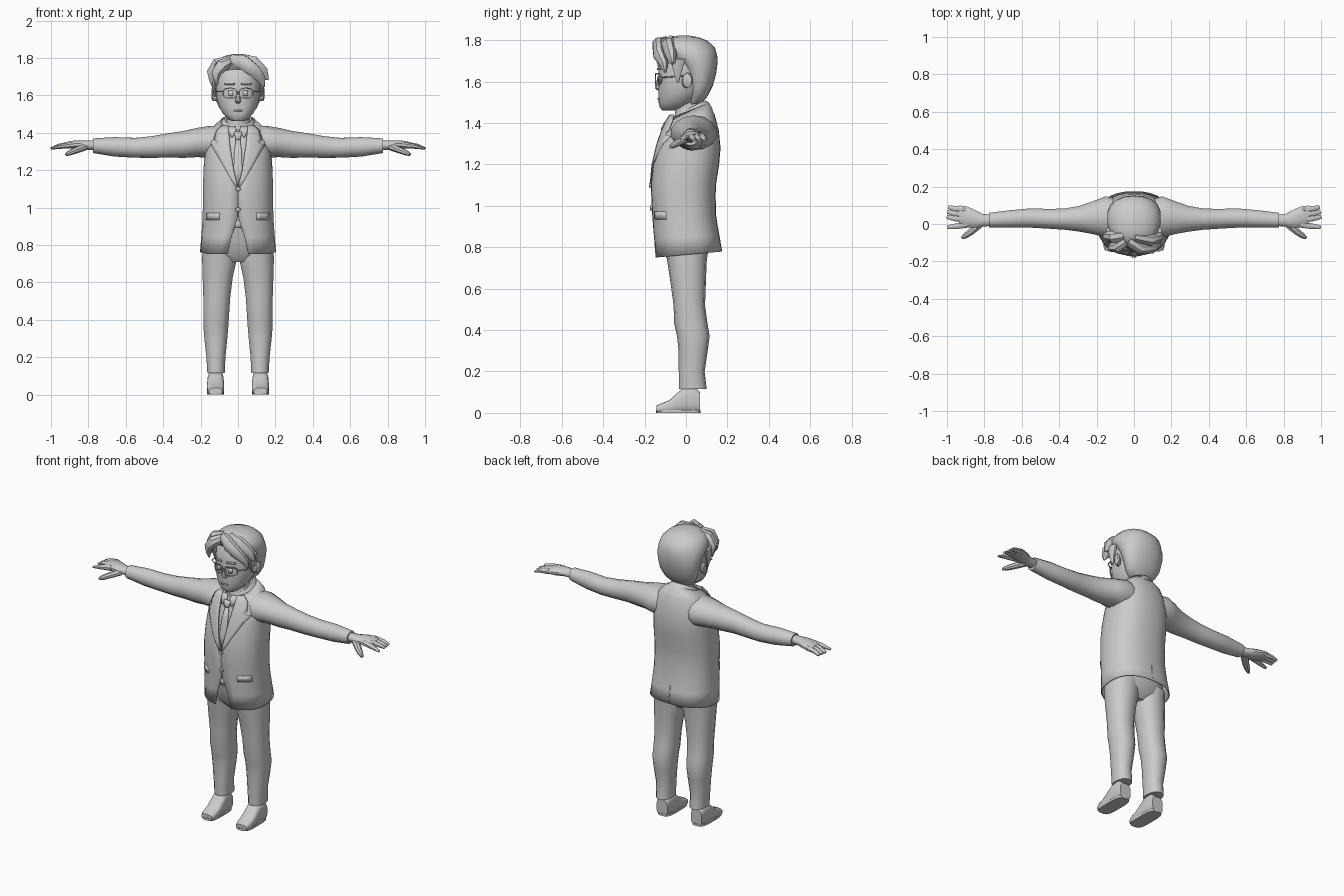
import bpy, bmesh, math
from mathutils import Vector as V

mat = bpy.data.materials.new("light grey")
mat.diffuse_color = (0.6, 0.6, 0.6, 1)


def finish(name, bm, angle=40, solid=0):
    bmesh.ops.recalc_face_normals(bm, faces=bm.faces)
    me = bpy.data.meshes.new(name)
    bm.to_mesh(me)
    bm.free()
    ob = bpy.data.objects.new(name, me)
    bpy.context.collection.objects.link(ob)
    me.materials.append(mat)
    if solid:
        m = ob.modifiers.new("thickness", 'SOLIDIFY')
        m.thickness, m.offset = solid, 0
    bpy.ops.object.select_all(action='DESELECT')
    bpy.context.view_layer.objects.active = ob
    ob.select_set(True)
    bpy.ops.object.shade_smooth_by_angle(angle=math.radians(angle))
    return ob


def spow(a, p):
    return math.copysign(abs(a) ** p, a)


def skin(bm, rings, closed=True, caps=True):
    rows = [[bm.verts.new(p) for p in r] for r in rings]
    n = len(rows[0])
    for a, b in zip(rows, rows[1:]):
        for i in range(n if closed else n - 1):
            j = (i + 1) % n
            bm.faces.new((a[i], a[j], b[j], b[i]))
    if caps:
        bm.faces.new(rows[0][::-1])
        bm.faces.new(rows[-1])


def loft(name, sections, n=14, e=2.0, angle=40):
    """Sections are (centre, u axis, v axis) of superellipse rings."""
    bm, rings = bmesh.new(), []
    for c, u, v in sections:
        ts = [2 * math.pi * (i + 0.5) / n for i in range(n)]
        rings.append([V(c) + V(u) * spow(math.cos(t), 2 / e) + V(v) * spow(math.sin(t), 2 / e) for t in ts])
    skin(bm, rings)
    return finish(name, bm, angle)


def stack(name, rows, x=0, n=16, e=2.0):
    """Vertical loft from rows of (z, half width, front y, back y)."""
    return loft(name, [((x, (f + b) / 2, z), (w, 0, 0), (0, (b - f) / 2, 0)) for z, w, f, b in rows], n, e)


def tube(name, pts, ref, n=8):
    """Tapered sweep through (x, y, z, radius across, radius along ref)."""
    ps, out = [V(p[:3]) for p in pts], []
    for i, p in enumerate(pts):
        d = (ps[min(i + 1, len(ps) - 1)] - ps[max(i - 1, 0)]).normalized()
        u = d.cross(V(ref)).normalized()
        out.append((ps[i], u * p[3], u.cross(d) * p[4]))
    return loft(name, out, n)


def strip(name, rows, surf, off, s=1, solid=0.006, cols=4):
    """Thin plate from rows of (z, x0, x1), laid on a surface y = surf(x, z)."""
    bm, rings = bmesh.new(), []
    for z, a, b in rows:
        xs = [a + (b - a) * i / cols for i in range(cols + 1)]
        rings.append([(s * x, surf(x, z) - off, z) for x in xs])
    skin(bm, rings, False, False)
    return finish(name, bm, 40, solid)


# jacket profile: z, half width, front y, back y, backward tilt
E = 2.4
BODY = [(.765, .2, -.147, .172, .09), (.85, .193, -.152, .157, .05), (.95, .187, -.16, .143, 0),
        (1.05, .185, -.165, .14, 0), (1.11, .185, -.166, .143, 0), (1.2, .182, -.158, .157, 0),
        (1.28, .176, -.142, .164, 0), (1.36, .168, -.115, .155, .05), (1.42, .14, -.09, .135, .2),
        (1.46, .09, -.06, .105, .4)]
GAP = [.055, .035, .002, 0, 0, .022, .038, .048, .052, .045]


def body_y(x, z):
    z = min(max(z, BODY[0][0]), BODY[-1][0] - 1e-4)
    for a, b in zip(BODY, BODY[1:]):
        if a[0] <= z <= b[0]:
            t = (z - a[0]) / (b[0] - a[0])
            w, f, k = [a[i] + (b[i] - a[i]) * t for i in (1, 2, 3)]
            q = max(0, 1 - min(1, abs(x) / w) ** E) ** (1 / E)
            return (f + k) / 2 - (k - f) / 2 * q


bm, rings, N = bmesh.new(), [], 30
for (z, w, f, b, k), g in zip(BODY, GAP):
    g0 = math.pi / 2 - math.acos((g / w) ** (E / 2))
    ring = []
    for i in range(N + 1):
        t = -math.pi / 2 + g0 + (2 * math.pi - 2 * g0) * i / N
        y = (b - f) / 2 * spow(math.sin(t), 2 / E)
        ring.append((w * spow(math.cos(t), 2 / E), (f + b) / 2 + y, z + k * y))
    rings.append(ring)
skin(bm, rings, False, False)
finish("jacket", bm, 50, .006)

# shirt, collar, tie
stack("shirt", [(z, w - .015, f + .012, b - .015) for z, w, f, b, k in BODY[2:9]], n=20, e=E)
loft("jacket_collar", [((0, .03, 1.42), (.115, 0, 0), (0, .1, .045)), ((0, .025, 1.455), (.09, 0, 0), (0, .085, .045)),
                       ((0, .02, 1.475), (.072, 0, 0), (0, .07, .035))], 18)
loft("shirt_collar", [((0, .01, 1.43), (.07, 0, 0), (0, .075, .03)), ((0, .015, 1.485), (.062, 0, 0), (0, .065, .03))], 16)
strip("tie_knot", [(1.365, -.012, .012), (1.405, -.022, .022)], body_y, .004, solid=.012)
strip("tie", [(1.12, -.012, .012), (1.2, -.024, .024), (1.3, -.02, .02), (1.37, -.011, .011)], body_y, -.006)
for z in (1.1, .99):
    y = body_y(0, z)
    loft("jacket_button", [((0, y, z), (.014, 0, 0), (0, 0, .014)), ((0, y - .012, z), (.011, 0, 0), (0, 0, .011))], 10)
strip("back_vent", [(.79, -.004, .004), (.89, -.001, .001)], lambda x, z: .171 - (z - .79) * .17, 0, cols=1, solid=.004)

# trousers seat and belt
stack("trouser_seat", [(.71, .1, -.06, .06), (.75, .17, -.095, .1), (.82, .18, -.115, .12), (.93, .17, -.14, .125)], n=18, e=2.4)
stack("belt", [(.895, .174, -.145, .127), (.925, .172, -.147, .127)], n=18, e=2.4)
strip("belt_buckle", [(.89, -.024, .024), (.93, -.024, .024)], lambda x, z: -.152, 0, cols=1, solid=.008)

for s, side in ((1, "left_"), (-1, "right_")):
    # jacket details
    strip(side + "lapel", [(1.105, 0, .006), (1.15, .012, .036), (1.2, .022, .064), (1.3, .037, .122), (1.335, .042, .145),
                           (1.345, .043, .112), (1.365, .045, .126), (1.41, .05, .115), (1.44, .05, .085)], body_y, .006, s)
    strip(side + "pocket_flap", [(.935, .1, .168), (.972, .098, .166)], body_y, .004, s)
    strip(side + "shirt_collar_point", [(1.375, .03, .036), (1.41, .008, .05), (1.435, .014, .055)], body_y, .002, s)

    # sleeve
    arm = [(.06, .03, 1.35, .09, .09), (.15, .038, 1.352, .113, .085), (.22, .034, 1.348, .09, .078),
           (.29, .028, 1.338, .071, .072), (.37, .026, 1.333, .058, .065), (.46, .028, 1.324, .054, .058),
           (.55, .032, 1.32, .053, .053), (.66, .027, 1.325, .048, .052), (.775, .02, 1.331, .041, .039)]
    loft(side + "sleeve", [((s * x, y, z), (0, a, 0), (0, 0, b)) for x, y, z, a, b in arm], 14)
    # hand and fingers
    palm = [(.74, .02, 1.332, .03, .028), (.81, .02, 1.334, .035, .025), (.86, .03, 1.336, .052, .025),
            (.9, .042, 1.336, .056, .02), (.935, .05, 1.332, .05, .015)]
    loft(side + "palm", [((s * x, y, z), (0, a, 0), (0, 0, b)) for x, y, z, a, b in palm], 12)
    tube(side + "index_finger", [(s * .88, .0, 1.335, .02, .018), (s * .94, -.01, 1.328, .017, .014),
                                 (s * .998, -.017, 1.316, .01, .006)], (0, 0, 1))
    for i in range(3):
        y = .03 + .026 * i
        tube(side + "finger", [(s * .9, y - .005, 1.337, .018, .017), (s * .96, y, 1.329, .016, .013),
                               (s * (1 - .004 * i), y + .008, 1.317, .011, .006)], (0, 0, 1))
    tube(side + "thumb", [(s * .82, .005, 1.325, .024, .02), (s * .87, -.04, 1.305, .02, .017),
                          (s * .9, -.062, 1.292, .016, .014), (s * .92, -.075, 1.283, .008, .008)], (0, 0, 1))

    # trouser leg: z, inner x, outer x, front y, back y
    leg = [(.115, .07, .165, -.035, .1), (.2, .066, .17, -.035, .09), (.3, .056, .181, -.036, .105), (.37, .05, .187, -.043, .114),
           (.43, .046, .187, -.057, .104), (.52, .04, .187, -.06, .092), (.63, .026, .191, -.075, .096),
           (.73, .003, .194, -.09, .1), (.8, .002, .19, -.1, .108)]
    loft(side + "trouser_leg", [((s * (a + b) / 2, (f + k) / 2, z), ((b - a) / 2, 0, 0), (0, (k - f) / 2, 0))
                                for z, a, b, f, k in leg], 14, 2.3)
    # shoe and sole
    shoe = [(.068, .1, .038), (.04, .13, .043), (-.01, .125, .044), (-.04, .098, .045), (-.08, .062, .046),
            (-.12, .046, .044), (-.142, .036, .036)]
    loft(side + "shoe", [((s * .12, y, h / 2), (w, 0, 0), (0, 0, h / 2)) for y, h, w in shoe], 16, 3.2)
    stack(side + "sole", [(0, .046, -.147, .072), (.014, .046, -.147, .072)], s * .12, 16, 3.5)

    # ear, brow, eye, spectacles
    loft(side + "ear", [((s * .105, -.005, 1.6), (0, .018, 0), (0, 0, .03)), ((s * .135, .008, 1.607), (0, .024, 0), (0, 0, .037)),
                        ((s * .142, .012, 1.61), (0, .015, 0), (0, 0, .026))], 10)
    face = lambda x, z: -.134 + 2.6 * x * x
    strip(side + "eyebrow", [(1.657, .018, .07), (1.667, .016, .075)], face, .004, s)
    strip(side + "eye", [(1.596, .028, .05), (1.627, .026, .052)], face, .002, s)
    bm = bmesh.new()
    loops = []
    for i in range(17):
        t = 2 * math.pi * i / 16
        cx, cz = spow(math.cos(t), .75), spow(math.sin(t), .75)
        loops.append([(s * (.043 + cx * (.036 + a)), -.147 + b + .03 * max(0, cx), 1.612 + cz * (.027 + a))
                      for a, b in ((-.003, -.003), (.003, -.003), (.003, .003), (-.003, .003))])
    skin(bm, loops, caps=False)
    finish(side + "lens_rim", bm, 30)
    tube(side + "temple", [(s * .079, -.117, 1.62, .003, .003), (s * .118, -.09, 1.622, .003, .003),
                           (s * .133, 0, 1.63, .003, .003)], (0, 0, 1), 6)

# neck and head
stack("neck", [(1.4, .06, -.055, .075), (1.46, .056, -.055, .072), (1.54, .056, -.05, .07)])
stack("head", [(1.462, .03, -.115, -.05), (1.475, .055, -.127, .0), (1.5, .08, -.132, .04), (1.54, .104, -.134, .08),
               (1.59, .116, -.134, .1), (1.65, .119, -.133, .11), (1.71, .117, -.126, .11), (1.77, .09, -.09, .09)], n=18, e=2.2)
loft("nose", [((0, -.13, 1.62), (.008, 0, 0), (0, .008, 0)), ((0, -.137, 1.585), (.013, 0, 0), (0, .013, 0)),
              ((0, -.137, 1.567), (.017, 0, 0), (0, .014, 0)), ((0, -.13, 1.558), (.01, 0, 0), (0, .008, 0))], 8)
strip("mouth", [(1.515, -.022, .022), (1.521, -.025, .025)], lambda x, z: -.133 + 3 * x * x, .002)
tube("spectacle_bridge", [(-.01, -.147, 1.617, .003, .003), (.01, -.147, 1.617, .003, .003)], (0, 0, 1), 6)

# hair cap, then swept locks from the parting
stack("hair", [(1.495, .06, .01, .075), (1.53, .1, .01, .105), (1.58, .124, .01, .13), (1.64, .136, -.01, .146),
               (1.685, .142, -.04, .152), (1.725, .145, -.1, .151), (1.765, .135, -.125, .14),
               (1.797, .105, -.105, .105), (1.815, .06, -.07, .06), (1.822, .02, -.04, .02)], n=18, e=2.2)
LOCKS = [[(-.03, -.09, 1.79, .03, .03), (.03, -.135, 1.775, .042, .03), (.09, -.13, 1.73, .036, .03), (.125, -.105, 1.685, .025, .022), (.14, -.1, 1.645, .005, .005)],
         [(0, -.07, 1.795, .03, .025), (.08, -.085, 1.775, .04, .035), (.13, -.07, 1.725, .035, .028), (.15, -.065, 1.695, .018, .014), (.162, -.07, 1.685, .004, .004)],
         [(-.04, -.09, 1.785, .025, .025), (-.085, -.125, 1.76, .036, .03), (-.115, -.125, 1.72, .028, .026), (-.118, -.125, 1.68, .015, .014), (-.11, -.13, 1.655, .004, .004)],
         [(-.05, -.06, 1.785, .03, .03), (-.11, -.07, 1.765, .036, .035), (-.14, -.065, 1.72, .03, .025), (-.143, -.06, 1.68, .012, .012), (-.14, -.06, 1.655, .004, .004)]]
for lock in LOCKS:
    tube("hair_lock", lock, (0, 1, 0), 8)
for s in (1, -1):
    tube("sideburn", [(s * .128, -.04, 1.71, .04, .02), (s * .13, -.04, 1.65, .022, .012), (s * .124, -.04, 1.595, .004, .004)], (1, 0, 0), 8)
